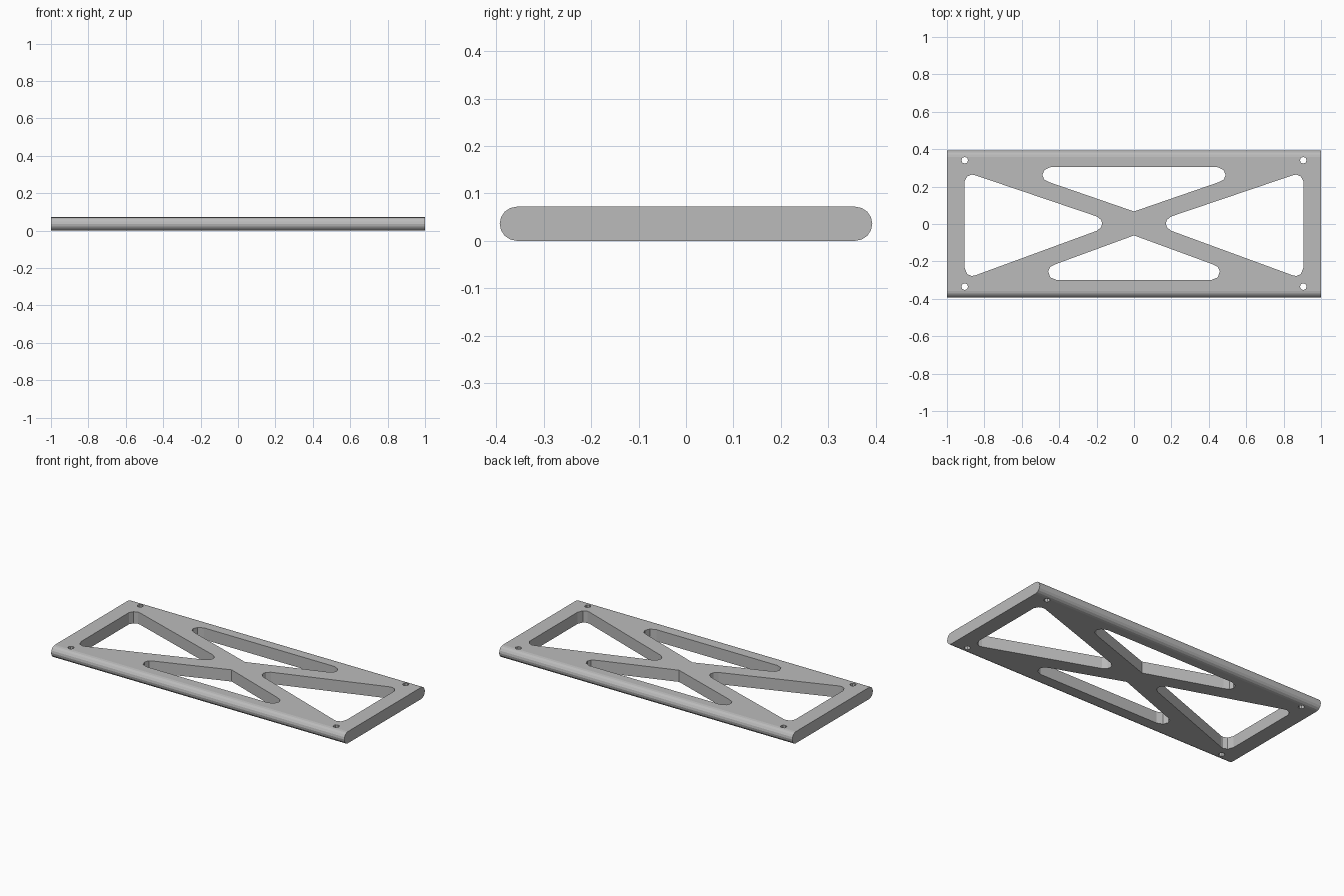
import bpy, bmesh, math

cube = bpy.data.objects.get("Cube")
if cube:
    bpy.data.objects.remove(cube, do_unlink=True)

THICK = 0.072
R = THICK / 2
HALF_Y = 0.393

grey = bpy.data.materials.new("plain grey")
grey.use_nodes = True
colour = (0.5, 0.5, 0.5, 1)
grey.diffuse_color = colour
grey.node_tree.nodes["Principled BSDF"].inputs["Base Color"].default_value = colour


def prism(name, points, depth):
    """Extrude a closed outline of 3D points along a vector."""
    bm = bmesh.new()
    face = bm.faces.new([bm.verts.new(p) for p in points])
    ext = bmesh.ops.extrude_face_region(bm, geom=[face])
    moved = [v for v in ext["geom"] if isinstance(v, bmesh.types.BMVert)]
    bmesh.ops.translate(bm, verts=moved, vec=depth)
    bmesh.ops.recalc_face_normals(bm, faces=bm.faces)
    mesh = bpy.data.meshes.new(name)
    bm.to_mesh(mesh)
    bm.free()
    mesh.materials.append(grey)
    obj = bpy.data.objects.new(name, mesh)
    bpy.context.collection.objects.link(obj)
    return obj


# Plate: stadium cross-section swept along x
section = []
for side in (1, -1):
    for i in range(9):
        a = math.radians(-90 + 22.5 * i)
        section.append((-1, side * (HALF_Y - R + R * math.cos(a)),
                        R + side * R * math.sin(a)))
plate = prism("brace_plate", section, (2, 0, 0))

# Half outlines of the openings, mirrored in x below
back = [(0, 0.067), (0.449, 0.222), (0.48, 0.238), (0.49, 0.262),
        (0.478, 0.29), (0.444, 0.305)]
front = [(0, -0.061), (0.417, -0.214), (0.448, -0.229), (0.459, -0.254),
         (0.447, -0.286), (0.412, -0.3)]
side_gap = [(0.17, 0.003), (0.176, 0.022), (0.198, 0.04), (0.85, 0.261),
            (0.868, 0.264), (0.892, 0.254), (0.905, 0.23),
            (0.905, -0.235), (0.892, -0.268), (0.868, -0.278), (0.85, -0.275),
            (0.198, -0.036), (0.176, -0.017)]


def mirror(points):
    return [(-x, y) for x, y in points]


outlines = [side_gap, mirror(side_gap)]
for half in (back, front):
    outlines.append(half + mirror(half[:0:-1]))

# Screw holes in the four corners
for x in (-0.905, 0.905):
    for y in (-0.335, 0.341):
        outlines.append([(x + 0.018 * math.cos(k * math.pi / 4),
                          y + 0.018 * math.sin(k * math.pi / 4)) for k in range(8)])

# Cut every opening through the plate
for n, outline in enumerate(outlines):
    cutter = prism(f"opening_cutter_{n}", [(x, y, -0.1) for x, y in outline], (0, 0, 0.3))
    cutter.hide_render = True
    cutter.hide_set(True)
    cut = plate.modifiers.new(f"opening_{n}", "BOOLEAN")
    cut.operation = "DIFFERENCE"
    cut.solver = "EXACT"
    cut.object = cutter
